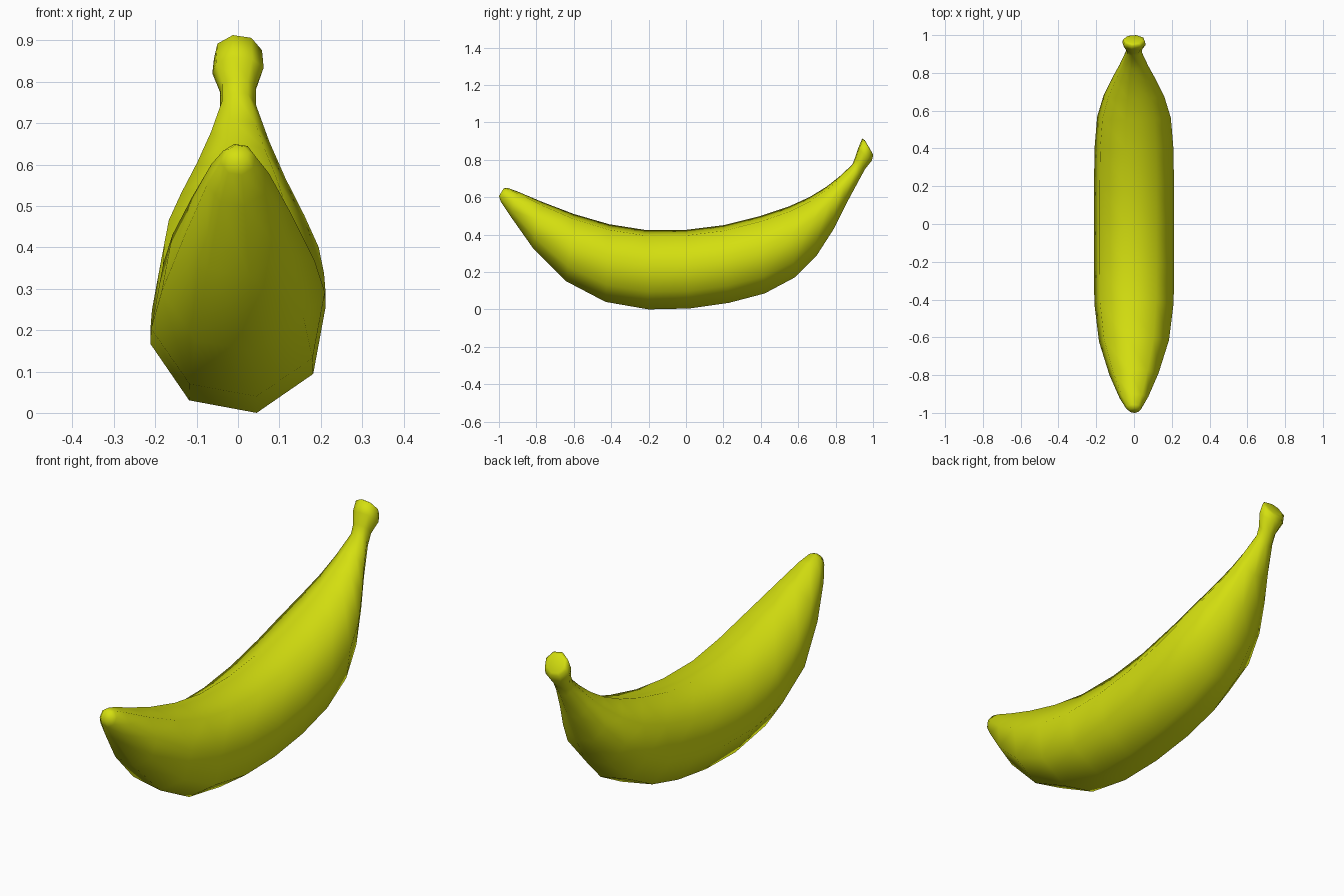
import bpy
import bmesh
import math
from mathutils import Vector

cube = bpy.data.objects.get("Cube")
if cube:
    bpy.data.objects.remove(cube, do_unlink=True)

# One ripe yellow-green skin
skin = bpy.data.materials.new("yellow_green_skin")
skin.use_nodes = True
colour = (0.66, 0.74, 0.005, 1)
skin.diffuse_color = colour
skin.node_tree.nodes["Principled BSDF"].inputs["Base Color"].default_value = colour

# Rings from blossom tip to stem: inner (y, z), outer (y, z), half width
rings = [
    ((-0.975, 0.647), (-1.0, 0.605), 0.026),
    ((-0.955, 0.65), (-0.99, 0.575), 0.042),
    ((-0.90, 0.63), (-0.94, 0.50), 0.075),
    ((-0.77, 0.575), (-0.82, 0.33), 0.13),
    ((-0.60, 0.51), (-0.64, 0.15), 0.185),
    ((-0.41, 0.455), (-0.43, 0.04), 0.21),
    ((-0.22, 0.425), (-0.20, 0.0), 0.212),
    ((0.0, 0.425), (0.02, 0.005), 0.212),
    ((0.20, 0.45), (0.23, 0.035), 0.212),
    ((0.40, 0.50), (0.42, 0.085), 0.208),
    ((0.55, 0.55), (0.58, 0.17), 0.195),
    ((0.66, 0.60), (0.70, 0.29), 0.16),
    ((0.75, 0.655), (0.79, 0.43), 0.115),
    ((0.82, 0.71), (0.86, 0.57), 0.076),
    ((0.89, 0.775), (0.93, 0.70), 0.043),
    ((0.903, 0.81), (0.957, 0.75), 0.043),
    ((0.92, 0.86), (0.993, 0.795), 0.062),
    ((0.942, 0.913), (1.0, 0.82), 0.058),
    ((0.956, 0.905), (0.998, 0.833), 0.042),
]
SIDES = 8
TURN = math.radians(12)
FIT = 1 / math.cos(TURN)  # the turned octagon still reaches both rails

# Octagonal skin lofted along the curved body
bm = bmesh.new()
loops = []
for inner, outer, width in rings:
    a, b = Vector((0, *inner)), Vector((0, *outer))
    centre, up = (a + b) / 2, (a - b) / 2
    angles = [TURN + math.tau * i / SIDES for i in range(SIDES)]
    loops.append([bm.verts.new(centre + FIT * (Vector((width, 0, 0)) * math.cos(t)
                               + up * math.sin(t))) for t in angles])
for first, second in zip(loops, loops[1:]):
    for i in range(SIDES):
        j = (i + 1) % SIDES
        bm.faces.new((first[i], first[j], second[j], second[i]))
bm.faces.new(loops[0])
bm.faces.new(loops[-1])
bmesh.ops.recalc_face_normals(bm, faces=bm.faces)
for face in bm.faces:
    face.smooth = True

mesh = bpy.data.meshes.new("banana")
bm.to_mesh(mesh)
bm.free()
mesh.materials.append(skin)
bpy.context.collection.objects.link(bpy.data.objects.new("banana", mesh))
